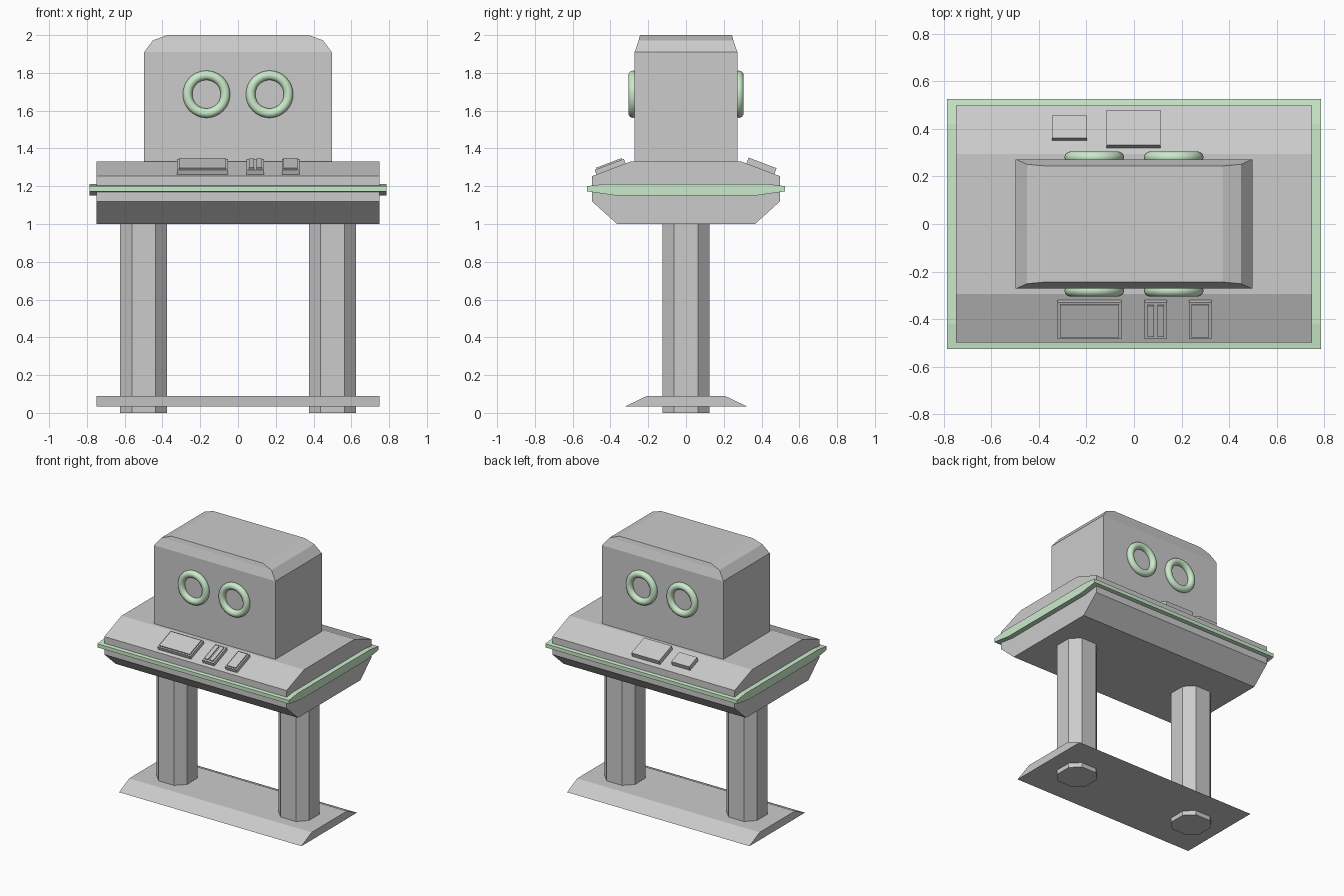
import bpy, bmesh, math
from mathutils import Matrix

if "Cube" in bpy.data.objects:
    bpy.data.objects.remove(bpy.data.objects["Cube"])

green = bpy.data.materials.new("green_trim")
green.diffuse_color = (0.6, 0.83, 0.6, 1)
green.use_nodes = True
green.node_tree.nodes["Principled BSDF"].inputs["Base Color"].default_value = green.diffuse_color


def finish(name, bm, mat=None):
    bmesh.ops.recalc_face_normals(bm, faces=bm.faces)
    me = bpy.data.meshes.new(name)
    bm.to_mesh(me)
    bm.free()
    ob = bpy.data.objects.new(name, me)
    bpy.context.collection.objects.link(ob)
    if mat:
        me.materials.append(mat)
    return ob


def loft(name, rings, mat=None):
    """Skin a stack of equal-length vertex rings and cap both ends."""
    bm = bmesh.new()
    vs = [[bm.verts.new(p) for p in r] for r in rings]
    n = len(vs[0])
    for a, b in zip(vs, vs[1:]):
        for i in range(n):
            j = (i + 1) % n
            bm.faces.new((a[i], a[j], b[j], b[i]))
    bm.faces.new(vs[0])
    bm.faces.new(vs[-1])
    return finish(name, bm, mat)


def prism_x(name, half, width, mat=None):
    """Extrude along x a profile given as its +y half (y, z), mirrored in y."""
    prof = half + [(-y, z) for y, z in reversed(half)]
    return loft(name, [[(x, y, z) for y, z in prof] for x in (-width, width)], mat)


def plate(name, x0, x1, side, y, length, lift, thick):
    """Box lying on the sloped console top; side is -1 front, 1 back."""
    slope = math.atan2(0.077, 0.203)
    z = 1.33 - (y - 0.295) * math.tan(slope)
    bm = bmesh.new()
    bmesh.ops.create_cube(bm, size=1, matrix=Matrix.Translation(((x0 + x1) / 2, side * y, z))
                          @ Matrix.Rotation(-side * slope, 4, 'X')
                          @ Matrix.Translation((0, 0, lift + thick / 2))
                          @ Matrix.Diagonal((x1 - x0, length, thick, 1)))
    return finish(name, bm)


# Console body and the green band around it
prism_x("console_body", [(0.365, 1.0), (0.498, 1.12), (0.498, 1.253), (0.295, 1.33)], 0.748)
prism_x("console_band", [(0.38, 1.152), (0.525, 1.173), (0.525, 1.2), (0.42, 1.213)], 0.785, green)

# Upper housing with chamfered top
loft("upper_housing", [[(-x, -y, z), (x, -y, z), (x, y, z), (-x, y, z)] for x, y, z in
                       [(0.497, 0.272, 1.32), (0.497, 0.272, 1.91),
                        (0.45, 0.251, 1.972), (0.375, 0.244, 2.0)]])

# Ring trims, a pair on the front and a pair on the back
for face, side in (("front", -1), ("back", 1)):
    for label, x in (("left", -0.167), ("right", 0.167)):
        bpy.ops.mesh.primitive_torus_add(major_radius=0.1, minor_radius=0.025,
                                         major_segments=48, minor_segments=16,
                                         location=(x, side * 0.28, 1.687),
                                         rotation=(math.pi / 2, 0, 0))
        ring = bpy.context.object
        ring.name = f"{face}_ring_{label}"
        ring.data.materials.append(green)
        bpy.ops.object.shade_smooth_by_angle()

# Front controls: bases with raised caps
for name, x0, x1 in (("wide_panel", -0.322, -0.053), ("switch_pair", 0.045, 0.138),
                     ("small_panel", 0.232, 0.325)):
    plate(name + "_base", x0, x1, -1, 0.397, 0.165, -0.005, 0.031)
    if name == "switch_pair":
        plate("switch_left", x0 + 0.012, x0 + 0.04, -1, 0.397, 0.14, 0.02, 0.014)
        plate("switch_right", x1 - 0.04, x1 - 0.012, -1, 0.397, 0.14, 0.02, 0.014)
    else:
        plate(name + "_cap", x0 + 0.01, x1 - 0.01, -1, 0.397, 0.145, 0.02, 0.014)

# Back panels
plate("back_panel_small", -0.345, -0.198, 1, 0.397, 0.1, -0.005, 0.038)
plate("back_panel_large", -0.115, 0.112, 1, 0.394, 0.158, -0.005, 0.038)

# Legs: square posts with chamfered corners
h, c = 0.125, 0.0625
octagon = [(h, -c), (h, c), (c, h), (-c, h), (-h, c), (-h, -c), (-c, -h), (c, -h)]
for label, x in (("left", -0.5), ("right", 0.5)):
    loft(f"{label}_leg", [[(x + u, v, z) for u, v in octagon] for z in (0, 1.01)])

# Foot plate
prism_x("foot_plate", [(0.325, 0.033), (0.206, 0.09)], 0.748)
